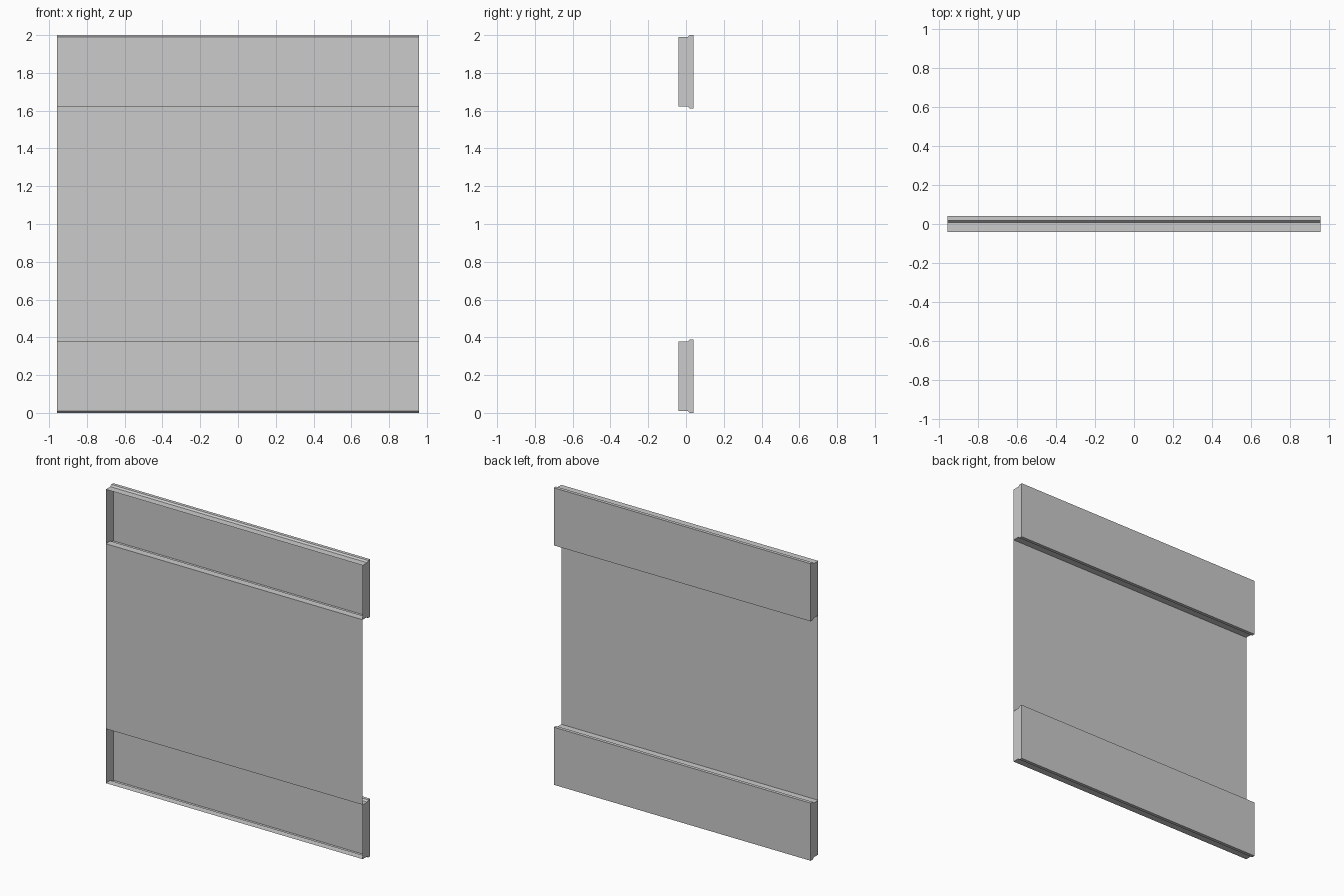
import bpy
import bmesh

cube = bpy.data.objects.get("Cube")
if cube:
    bpy.data.objects.remove(cube)

HALF_WIDTH = 0.957
FRONT, BACK = -0.04, 0.04
STEP_A, STEP_B = 0.008, 0.018   # depth where the lip steps outward
BAND = 0.388                    # full height of a channel
LIP = 0.011                     # how far the back stands proud
TOP = 2.0

grey = bpy.data.materials.new("light grey sheet")
grey.use_nodes = True
colour = (0.6, 0.6, 0.6, 1)
grey.diffuse_color = colour
grey.node_tree.nodes["Principled BSDF"].inputs["Base Color"].default_value = colour


def folded_sheet(name, profile, capped):
    """Sweep an open (y, z) profile across the width, optionally closing its ends."""
    bm = bmesh.new()
    left, right = [[bm.verts.new((x, y, z)) for y, z in profile]
                   for x in (HALF_WIDTH, -HALF_WIDTH)]
    for i in range(len(profile) - 1):
        bm.faces.new((left[i], left[i + 1], right[i + 1], right[i]))
    if capped:
        bm.faces.new(left)
        bm.faces.new(right)
        bmesh.ops.recalc_face_normals(bm, faces=bm.faces)
    mesh = bpy.data.meshes.new(name)
    bm.to_mesh(mesh)
    bm.free()
    mesh.materials.append(grey)
    obj = bpy.data.objects.new(name, mesh)
    bpy.context.collection.objects.link(obj)
    return obj


def channel_profile(z):
    """Front-opening channel whose back is slightly taller than its mouth."""
    lower = [(FRONT, z + LIP), (STEP_A, z + LIP), (STEP_B, z), (BACK, z)]
    upper = [(y, 2 * z + BAND - h) for y, h in reversed(lower)]
    return lower + upper


# Recessed channels at the bottom and top
folded_sheet("lower_channel", channel_profile(0), True)
folded_sheet("upper_channel", channel_profile(TOP - BAND), True)

# Flat centre panel joining the channel mouths
folded_sheet("centre_panel", [(FRONT, TOP - BAND + LIP), (FRONT, BAND - LIP)], False)
